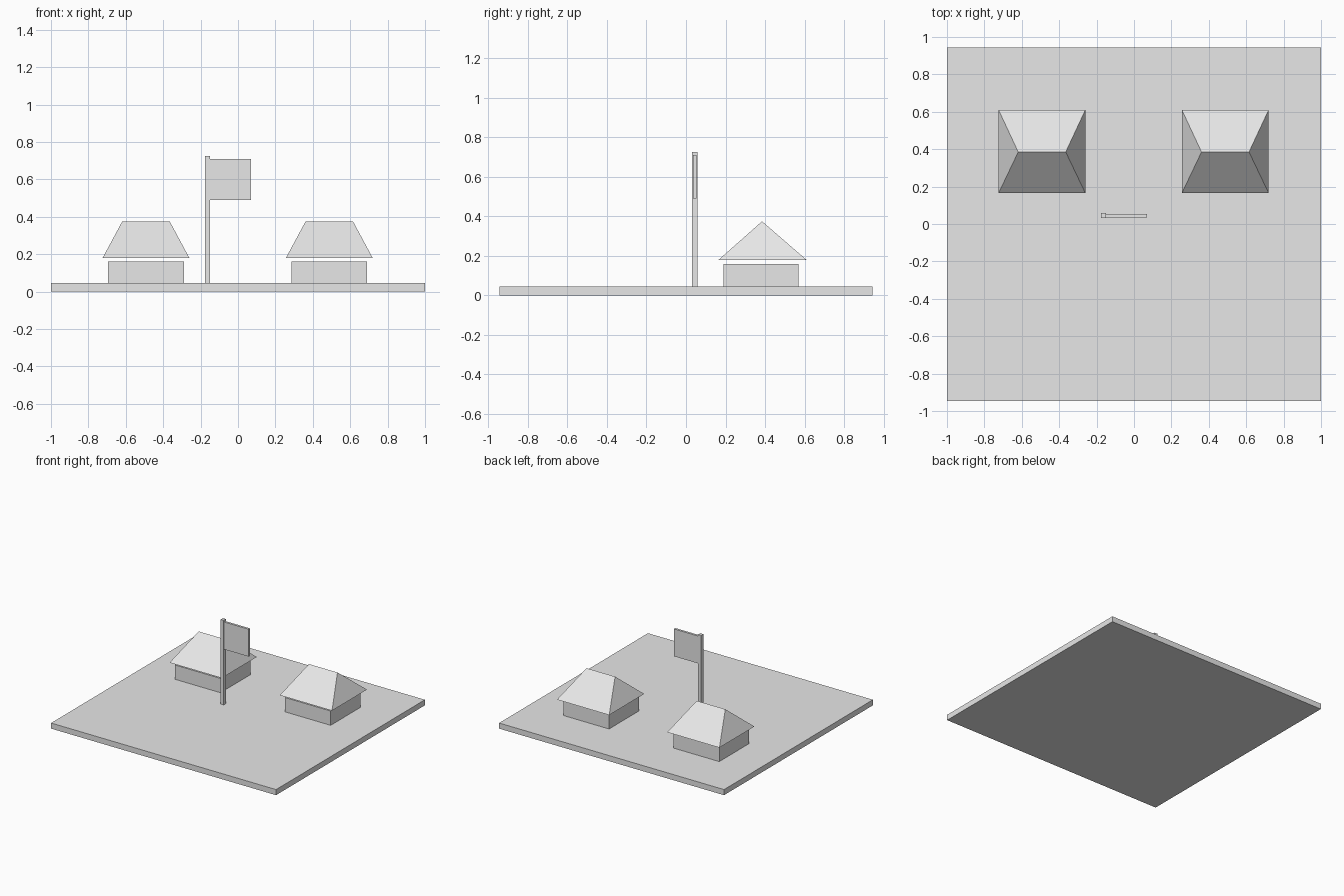
import bpy
import bmesh

cube = bpy.data.objects.get("Cube")
if cube:
    bpy.data.objects.remove(cube, do_unlink=True)

# Single plain grey
grey = bpy.data.materials.new("light_grey")
grey.use_nodes = True
colour = (0.8, 0.8, 0.8, 1)
grey.diffuse_color = colour
grey.node_tree.nodes["Principled BSDF"].inputs["Base Color"].default_value = colour


def add_box(name, x, y, z, ridge=None):
    """Box spanning the given ranges; ridge=(x0, x1, y) pinches the top into a hip roof."""
    bm = bmesh.new()
    bmesh.ops.create_cube(bm, size=1)
    for v in bm.verts:
        top = v.co.z > 0
        px, py = x[v.co.x > 0], y[v.co.y > 0]
        if ridge and top:
            px, py = ridge[v.co.x > 0], ridge[2]
        v.co = (px, py, z[top])
    bmesh.ops.remove_doubles(bm, verts=bm.verts, dist=0.0001)
    bmesh.ops.recalc_face_normals(bm, faces=bm.faces)
    mesh = bpy.data.meshes.new(name)
    bm.to_mesh(mesh)
    bm.free()
    mesh.materials.append(grey)
    obj = bpy.data.objects.new(name, mesh)
    bpy.context.collection.objects.link(obj)
    return obj


# Ground slab
GROUND = 0.045
add_box("ground_slab", (-1, 1), (-0.945, 0.945), (0, GROUND))

# Two huts, each with a roof floating just above the walls
for side, cx in (("right", -0.492), ("left", 0.488)):
    add_box(side + "_hut_walls", (cx - 0.203, cx + 0.203), (0.19, 0.57), (GROUND, 0.16))
    add_box(side + "_hut_roof", (cx - 0.232, cx + 0.232), (0.165, 0.61), (0.18, 0.375),
            ridge=(cx - 0.127, cx + 0.127, 0.385))

# Flagpole and flag
add_box("flagpole", (-0.176, -0.149), (0.031, 0.059), (GROUND, 0.725))
add_box("flag", (-0.149, 0.07), (0.036, 0.054), (0.49, 0.71))
